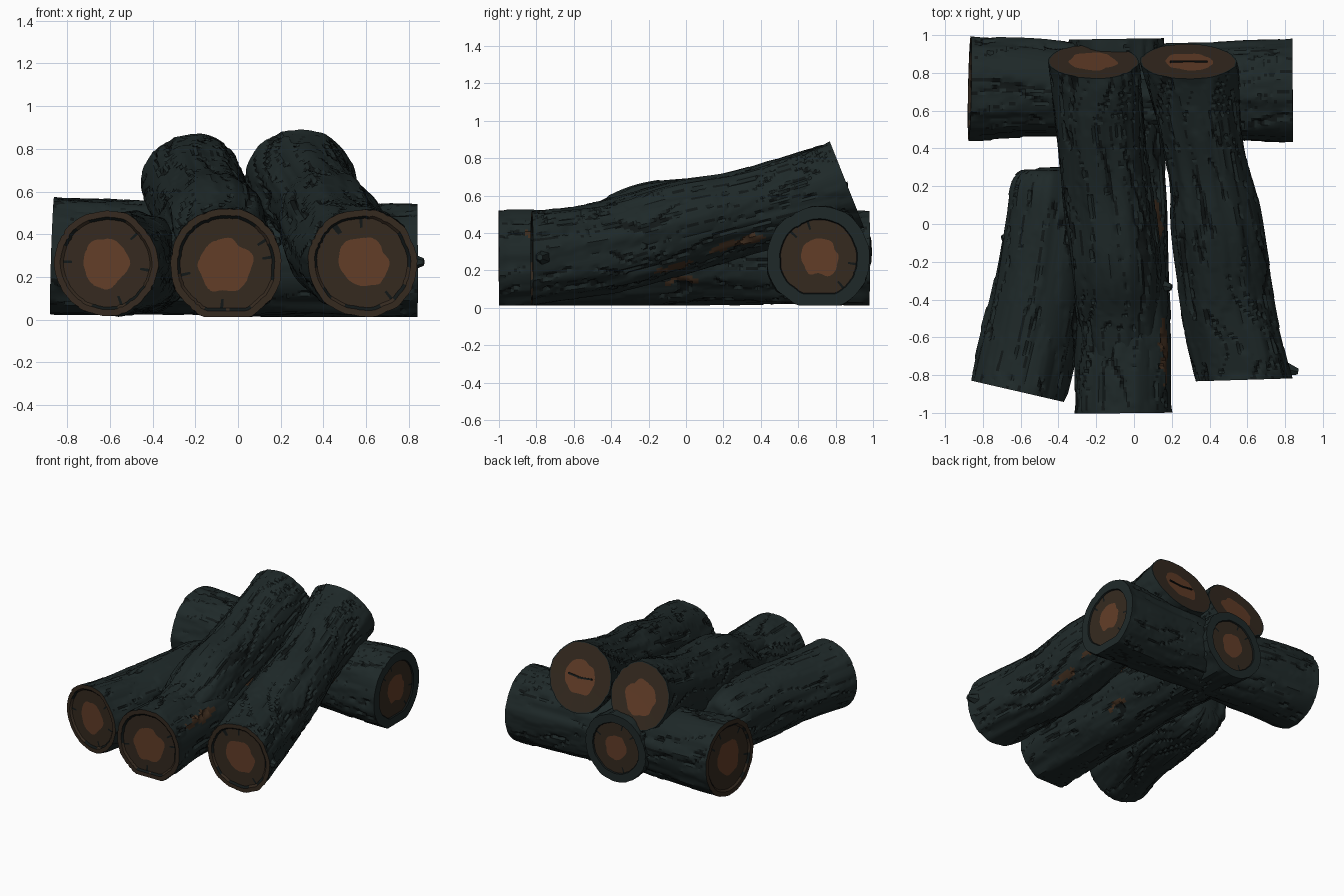
import bpy, bmesh, math, random
from mathutils import Vector, noise

random.seed(4)
if "Cube" in bpy.data.objects:
    bpy.data.objects.remove(bpy.data.objects["Cube"])


def material(name, color):
    m = bpy.data.materials.new(name)
    m.use_nodes = True
    m.diffuse_color = (*color, 1)
    m.node_tree.nodes["Principled BSDF"].inputs["Base Color"].default_value = (*color, 1)
    return m


BARK, DARK, WOOD, CORE, BARE, GAP = range(6)
MATS = [material("bark", (.0132, .0218, .0218)),
        material("bark crevice", (.006, .009, .009)),
        material("outer wood", (.035, .0225, .0138)),
        material("heartwood", (.123, .047, .021)),
        material("bare wood", (.050, .026, .013))]

SIDES = 96
UP = Vector((0, 0, 1))

# Cut end styles: bands of (inner radius fraction, recess depth, material)
CUT = [(.88, 0, WOOD), (.83, .012, GAP), (.66, .012, WOOD), (.46, .012, WOOD), (.02, .012, CORE)]
RIMMED = [(.76, 0, BARK), (.74, .01, DARK), (.58, .01, WOOD), (.36, .01, WOOD), (.02, .01, CORE)]
SAWN = [(.97, 0, BARK), (.5, .002, WOOD), (.02, .002, CORE)]
CLOSED = [(.02, 0, BARK)]


def catmull(a, b, c, d, t):
    return .5 * (2 * b + (c - a) * t + (2 * a - 5 * b + 4 * c - d) * t * t
                 + (3 * b - a - 3 * c + d) * t ** 3)


def sample(path):
    """Smooth list of (centre, radius) along the control points."""
    p = [Vector(q) for q in path]
    p = [2 * p[0] - p[1]] + p + [2 * p[-1] - p[-2]]
    out = []
    for i in range(1, len(p) - 2):
        n = max(3, round((p[i + 1] - p[i]).length / .016))
        for k in range(n):
            out.append(catmull(p[i - 1], p[i], p[i + 1], p[i + 2], k / n))
    out.append(p[-2])
    return [(q.to_3d(), q[3]) for q in out]


def crack(a, s, seed):
    """True inside the long wandering bark cracks."""
    w = a + .5 * noise.noise(Vector((s * 2.5, math.sin(a), seed)))
    q = Vector((math.cos(w) * 3.6, math.sin(w) * 3.6, s * 1.3 + seed * 7))
    return abs(noise.noise(q)) < .036 and noise.noise(q * .8 + UP * 9) > -.25


def bump(a, s, seed):
    """Bark relief: broad lumps plus stepped flakes."""
    d = Vector((math.cos(a), math.sin(a), 0))
    lumps = noise.noise(d * 1.3 + UP * (s * 2.2 + seed * 5))
    flakes = noise.noise(d * 3.5 + UP * (s * 1.6 + seed * 3))
    step = round(flakes * 3) / 3
    return .016 * lumps + .018 * step - (.012 if crack(a, s, seed) else 0)


def log(name, path, seed, start, end, patches=(), start_cut=None, end_cut=None):
    rings = sample(path)
    total = sum((rings[i + 1][0] - rings[i][0]).length for i in range(len(rings) - 1))
    bm = bmesh.new()
    loops, frames, s = [], [], 0
    for i, (c, r) in enumerate(rings):
        before, after = rings[max(i - 1, 0)][0], rings[min(i + 1, len(rings) - 1)][0]
        t = (after - before).normalized()
        side = t.cross(UP).normalized()
        up = side.cross(t)
        s += (c - before).length if i else 0
        frames.append((c, t, s))
        calm = min(1, .4 + min(s, total - s) / .08)
        loop = []
        for k in range(SIDES):
            a = math.tau * k / SIDES
            co = c + (side * math.cos(a) + up * math.sin(a)) * (r + calm * bump(a, s, seed))
            # Slide the rings near an end so that it is sawn at a slant
            for cut, d in ((start_cut, s), (end_cut, total - s)):
                if cut and d < .3:
                    n = Vector(cut)
                    co -= t * ((1 - d / .3) * (co - c).dot(n) / t.dot(n))
            co.z = max(co.z, .012)
            loop.append(bm.verts.new(co))
        loops.append(loop)

    # Bark skin, with dark cracks and bare patches
    for i in range(len(loops) - 1):
        c, t, s = frames[i]
        for k in range(SIDES):
            j = (k + 1) % SIDES
            f = bm.faces.new((loops[i][k], loops[i][j], loops[i + 1][j], loops[i + 1][k]))
            a = math.tau * (k + .5) / SIDES
            f.material_index = DARK if crack(a, s + .008, seed) else BARK
            f.smooth = True
            deg = (math.degrees(a) + 180) % 360 - 180
            rag = noise.noise(Vector((c.y * 14, seed, a * 2)))
            for y0, y1, mid, half in patches:
                fade = 1 - abs(2 * c.y - y0 - y1) / (y1 - y0)
                if fade > 0 and abs(deg - mid - 8 * rag) < half * math.sqrt(fade):
                    f.material_index = BARE

    # Cut ends
    for loop, (c, t, s), bands, sign in ((loops[0], frames[0], start, 1), (loops[-1], frames[-1], end, -1)):
        rim = [v.co.copy() for v in loop]
        prev = loop
        splits = random.sample(range(SIDES), 4)
        for n, (frac, depth, mat) in enumerate(bands):
            ragged = n + 1 < len(bands) and bands[n + 1][2] == CORE
            ring = []
            for k in range(SIDES):
                a = math.tau * k / SIDES
                wob = noise.noise(Vector((math.cos(a) * 1.6, math.sin(a) * 1.6, seed + sign * .4))) if ragged else 0
                ring.append(bm.verts.new(c + (rim[k] - c) * frac * (1 + .2 * wob) + t * sign * depth))
            for k in range(SIDES):
                j = (k + 1) % SIDES
                quad = (prev[k], ring[k], ring[j], prev[j])
                f = bm.faces.new(quad if sign > 0 else quad[::-1])
                a = math.tau * k / SIDES
                if mat == GAP:
                    broken = noise.noise(Vector((math.cos(a) * 2.5, math.sin(a) * 2.5, seed * 3.3))) < -.03
                    f.material_index = WOOD if broken else DARK
                else:
                    f.material_index = mat
                if mat == WOOD and k in splits and n == 2:
                    f.material_index = DARK
            prev = ring
        f = bm.faces.new(prev if sign < 0 else prev[::-1])
        f.material_index = bands[-1][2]

    bmesh.ops.recalc_face_normals(bm, faces=bm.faces)
    me = bpy.data.meshes.new(name)
    bm.to_mesh(me)
    bm.free()
    for m in MATS:
        me.materials.append(m)
    ob = bpy.data.objects.new(name, me)
    bpy.context.collection.objects.link(ob)
    bpy.ops.object.select_all(action='DESELECT')
    ob.select_set(True)
    bpy.context.view_layer.objects.active = ob
    bpy.ops.object.shade_smooth_by_angle(angle=math.radians(28))


# Logs: control points are (x, y, z, radius)
SLANT = (0, .93, .37)
log("back_cross_log", [(-.87, .72, .30, .277), (-.4, .71, .285, .258), (-.09, .695, .27, .24), (.2, .705, .265, .255),
                       (.84, .71, .266, .276)], 1, CUT, RIMMED)
log("middle_log", [(-.055, -1, .258, .264), (-.06, -.4, .262, .25), (-.08, .3, .265, .245), (-.09, .98, .265, .25)],
    2, CUT, RIMMED, [(-.88, -.5, 33, 8), (-.2, .12, 38, 8), (-.14, .05, -30, 6)])
log("left_raised_log", [(-.06, -.85, .26, .2), (-.08, -.45, .33, .228), (-.10, -.18, .43, .24),
                        (-.145, .2, .48, .235), (-.215, .86, .645, .238)], 3, CLOSED, SAWN, end_cut=SLANT)
log("right_raised_log", [(.585, -.825, .265, .252), (.49, -.4, .33, .248), (.43, 0, .435, .243),
                         (.375, .35, .52, .215), (.285, .86, .66, .25)],
    4, CUT, SAWN, [(-.25, -.03, -52, 9), (.05, .36, -42, 7)], (-.03, 1, 0), SLANT)
log("short_side_log", [(-.62, -.885, .265, .247), (-.52, -.45, .262, .24), (-.45, 0, .262, .23),
                       (-.43, .18, .255, .22), (-.42, .27, .25, .17), (-.42, .3, .25, .08)],
    5, CUT, CLOSED, start_cut=(.23, 1, 0))


# Stubby splinters of torn bark
def splinter(name, at, direction):
    d = Vector(direction).normalized()
    bpy.ops.mesh.primitive_cone_add(vertices=6, radius1=.045, radius2=.018, depth=.07, location=at,
                                    rotation=d.to_track_quat('Z', 'Y').to_euler())
    ob = bpy.context.object
    ob.name = name
    ob.data.materials.append(MATS[BARK])


for n, (at, d) in enumerate([((.835, -.775, .27), (1, -.2, 0)), ((-.665, -.07, .32), (-1, -.2, .3)),
                             ((.675, -.22, .33), (1, -.3, 0)), ((.165, -.33, .36), (1, -.2, .3)),
                             ((-.29, -.33, .36), (-.6, -1, 0))]):
    splinter(f"bark_splinter_{n + 1}", at, d)

# Split in the heartwood of the right raised log
for n, (dx, turn) in enumerate([(-.035, .12), (.045, -.1)]):
    bpy.ops.mesh.primitive_cube_add(size=1, location=(.285 + dx, .86, .66), rotation=(math.radians(21), turn, 0))
    ob = bpy.context.object
    ob.name = f"heartwood_split_{n + 1}"
    ob.scale = (.12, .009, .012)
    ob.data.materials.append(MATS[DARK])
